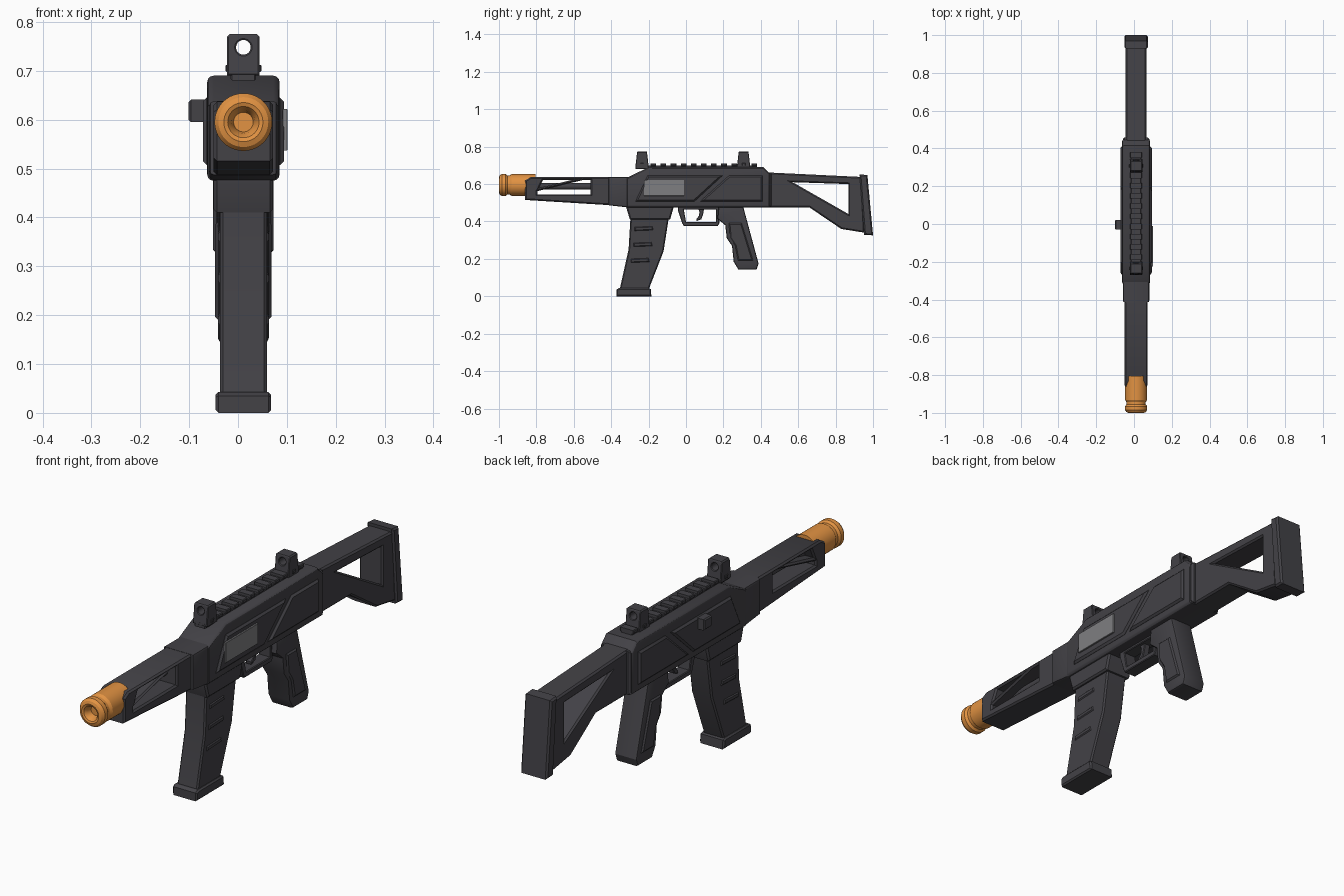
import bpy, bmesh, math
from mathutils import Matrix, Vector

CX = 0.011  # centre plane of the body


def material(name, rgb):
    m = bpy.data.materials.new(name)
    m.diffuse_color = (*rgb, 1)
    return m


DARK = material("charcoal", (0.056, 0.054, 0.062))
GREY = material("plate_grey", (0.21, 0.21, 0.22))
ORANGE = material("orange", (0.76, 0.29, 0.055))

SIDE = Matrix(((0, 0, 1, 0), (1, 0, 0, 0), (0, 1, 0, 0), (0, 0, 0, 1)))   # profile in y, z
FRONT = Matrix(((1, 0, 0, 0), (0, 0, -1, 0), (0, 1, 0, 0), (0, 0, 0, 1)))  # profile in x, z


def finish(name, bm, mat):
    bmesh.ops.remove_doubles(bm, verts=bm.verts, dist=0.0002)
    bmesh.ops.recalc_face_normals(bm, faces=bm.faces)
    me = bpy.data.meshes.new(name)
    bm.to_mesh(me)
    bm.free()
    me.materials.append(mat)
    ob = bpy.data.objects.new(name, me)
    bpy.context.collection.objects.link(ob)
    return ob


def prism(name, outlines, half, bevel=0.005, centre=CX, axis=SIDE, mat=DARK, res=0):
    """Extruded outline; further outlines become holes. Long edges are bevelled."""
    cu = bpy.data.curves.new(name + "_curve", 'CURVE')
    cu.dimensions = '2D'
    cu.fill_mode = 'BOTH'
    cu.extrude = half - bevel
    cu.bevel_depth = bevel
    cu.bevel_resolution = res
    cu.offset = -bevel
    for pts in outlines:
        s = cu.splines.new('POLY')
        s.points.add(len(pts) - 1)
        for p, (a, b) in zip(s.points, pts):
            p.co = (a, b, 0, 1)
        s.use_cyclic_u = True
    tmp = bpy.data.objects.new(name + "_curve", cu)
    bpy.context.collection.objects.link(tmp)
    dg = bpy.context.evaluated_depsgraph_get()
    me = bpy.data.meshes.new_from_object(tmp.evaluated_get(dg))
    bm = bmesh.new()
    bm.from_mesh(me)
    shift = Vector((centre, 0, 0)) if axis is SIDE else Vector((0, centre, 0))
    bmesh.ops.transform(bm, matrix=Matrix.Translation(shift) @ axis, verts=bm.verts)
    bpy.data.objects.remove(tmp)
    bpy.data.curves.remove(cu)
    bpy.data.meshes.remove(me)
    return finish(name, bm, mat)


def rect(a0, a1, b0, b1):
    return [(a0, b0), (a1, b0), (a1, b1), (a0, b1)]


def lathe(name, profile, z, mat, steps=40):
    """Turn (y, radius) points about a lengthwise axis."""
    bm = bmesh.new()
    vs = [bm.verts.new((CX + r, y, z)) for y, r in profile]
    es = [bm.edges.new(p) for p in zip(vs, vs[1:])]
    bmesh.ops.spin(bm, geom=vs + es, cent=(CX, 0, z), axis=(0, 1, 0),
                   angle=2 * math.pi, steps=steps)
    return finish(name, bm, mat)


# Receiver and its front block
prism("receiver", [[(-0.32, 0.475), (0.45, 0.475), (0.45, 0.655), (0.415, 0.69),
                    (-0.2, 0.69), (-0.32, 0.632)]], 0.074, 0.013, res=2)
prism("front_block", [[(-0.415, 0.487), (-0.31, 0.475), (-0.25, 0.475), (-0.25, 0.638),
                       (-0.415, 0.638)]], 0.07, 0.01, res=1)
prism("rear_collar", [rect(0.40, 0.458, 0.478, 0.66)], 0.07, 0.008)

# Raised side panels, proud of both sides
prism("long_side_panel", [[(-0.27, 0.507), (0.045, 0.507), (0.195, 0.645), (-0.205, 0.645)]],
      0.083, 0.008)
prism("rear_side_panel", [[(0.075, 0.507), (0.41, 0.507), (0.41, 0.645), (0.23, 0.645)]],
      0.083, 0.008)
prism("grey_plate", [rect(-0.225, -0.01, 0.537, 0.622)], 0.005, 0.001, centre=0.096, mat=GREY)
prism("side_button", [rect(-0.03, 0.022, 0.595, 0.641)], 0.02, 0.005, centre=-0.081)

# Handguard with two triangular windows either side of a slanted brace
prism("handguard", [[(-0.86, 0.515), (-0.405, 0.487), (-0.405, 0.637), (-0.83, 0.637),
                     (-0.86, 0.62)],
                    [(-0.795, 0.545), (-0.51, 0.545), (-0.51, 0.622), (-0.55, 0.622),
                     (-0.795, 0.562)],
                    [(-0.785, 0.58), (-0.61, 0.622), (-0.765, 0.622)]], 0.061, 0.007)
lathe("inner_barrel", [(-0.82, 0), (-0.82, 0.018), (-0.4, 0.018), (-0.4, 0)], 0.588, DARK, 20)

# Muzzle tip with a rounded rim and shallow bore
lathe("muzzle_tip", [(-0.965, 0), (-0.965, 0.02), (-0.985, 0.024), (-0.997, 0.032), (-1.0, 0.04),
                     (-0.996, 0.051), (-0.985, 0.059), (-0.965, 0.059), (-0.955, 0.051),
                     (-0.943, 0.051), (-0.932, 0.058), (-0.805, 0.058), (-0.805, 0)],
      0.595, ORANGE)

# Stock and butt plate
prism("stock", [[(0.44, 0.475), (0.66, 0.475), (0.83, 0.36), (0.955, 0.34), (0.94, 0.638),
                 (0.44, 0.662)],
                [(0.57, 0.61), (0.868, 0.60), (0.868, 0.44)]], 0.055, 0.007)
prism("butt_plate", [[(0.953, 0.328), (1.0, 0.326), (0.97, 0.648), (0.928, 0.652)]], 0.062, 0.007)

# Top rail with cross teeth
prism("rail_base", [rect(-0.27, 0.38, 0.68, 0.7)], 0.026, 0.003)
for i in range(11):
    y = -0.175 + i * 0.054
    prism("rail_tooth", [rect(y - 0.015, y + 0.015, 0.695, 0.711)], 0.032, 0.003)

# Front and rear sights, tapered toward the top, with peep holes
hole = [(CX + 0.015 * math.cos(i * math.pi / 12), 0.748 + 0.015 * math.sin(i * math.pi / 12))
        for i in range(24)]
for name, y in (("front_sight", -0.235), ("rear_sight", 0.308)):
    ob = prism(name, [[(CX - 0.033, 0.69), (CX + 0.033, 0.69), (CX + 0.033, 0.77),
                       (CX + 0.028, 0.775), (CX - 0.028, 0.775), (CX - 0.033, 0.77)], hole],
               0.036, 0.003, centre=y, axis=FRONT)
    for v in ob.data.vertices:
        v.co.y = y + (v.co.y - y) * (1 - 0.28 * (v.co.z - 0.69) / 0.085)
    prism(name + "_screw", [rect(y - 0.009, y + 0.009, 0.698, 0.712)], 0.037, 0.002)

# Magazine well, magazine, ribs and base
prism("magazine_well", [[(-0.30, 0.41), (-0.085, 0.41), (-0.068, 0.47), (-0.068, 0.482),
                         (-0.318, 0.482), (-0.318, 0.47)]], 0.061, 0.007)
prism("magazine", [[(-0.355, 0.035), (-0.2, 0.035), (-0.12, 0.24), (-0.092, 0.42),
                    (-0.297, 0.42), (-0.307, 0.25)]], 0.048, 0.006)
for y, z in ((-0.275, 0.35), (-0.28, 0.265), (-0.295, 0.18)):
    prism("magazine_rib", [[(y, z), (y + 0.1, z + 0.004), (y + 0.095, z + 0.024),
                            (y, z + 0.02)]], 0.052, 0.004)
prism("magazine_base", [[(-0.372, 0), (-0.185, 0), (-0.188, 0.038), (-0.2, 0.043),
                         (-0.36, 0.043), (-0.372, 0.035)]], 0.057, 0.006)

# Pistol grip with raised side panels
prism("grip", [[(0.174, 0.482), (0.305, 0.482), (0.388, 0.175), (0.377, 0.143), (0.28, 0.143),
                (0.255, 0.185), (0.246, 0.27), (0.218, 0.31), (0.21, 0.38), (0.168, 0.415)]],
      0.052, 0.01, res=1)
prism("grip_panel", [[(0.228, 0.392), (0.298, 0.392), (0.36, 0.19), (0.277, 0.19),
                      (0.262, 0.27), (0.235, 0.31)]], 0.058, 0.007)

# Trigger and its guard
prism("trigger_guard", [[(-0.044, 0.462), (-0.02, 0.39), (-0.012, 0.376), (0.17, 0.376),
                         (0.178, 0.39), (0.178, 0.478), (-0.044, 0.478)],
                        [(-0.012, 0.465), (0.0, 0.398), (0.16, 0.398), (0.16, 0.465)]],
      0.028, 0.003)
prism("trigger", [[(0.062, 0.478), (0.098, 0.478), (0.092, 0.44), (0.082, 0.412), (0.056, 0.402),
                   (0.055, 0.414), (0.068, 0.428), (0.072, 0.45)]], 0.014, 0.003)

# Smooth the rounded surfaces, keep hard edges sharp
for ob in bpy.context.scene.objects:
    ob.select_set(True)
    bpy.context.view_layer.objects.active = ob
bpy.ops.object.shade_smooth_by_angle(angle=math.radians(30))
